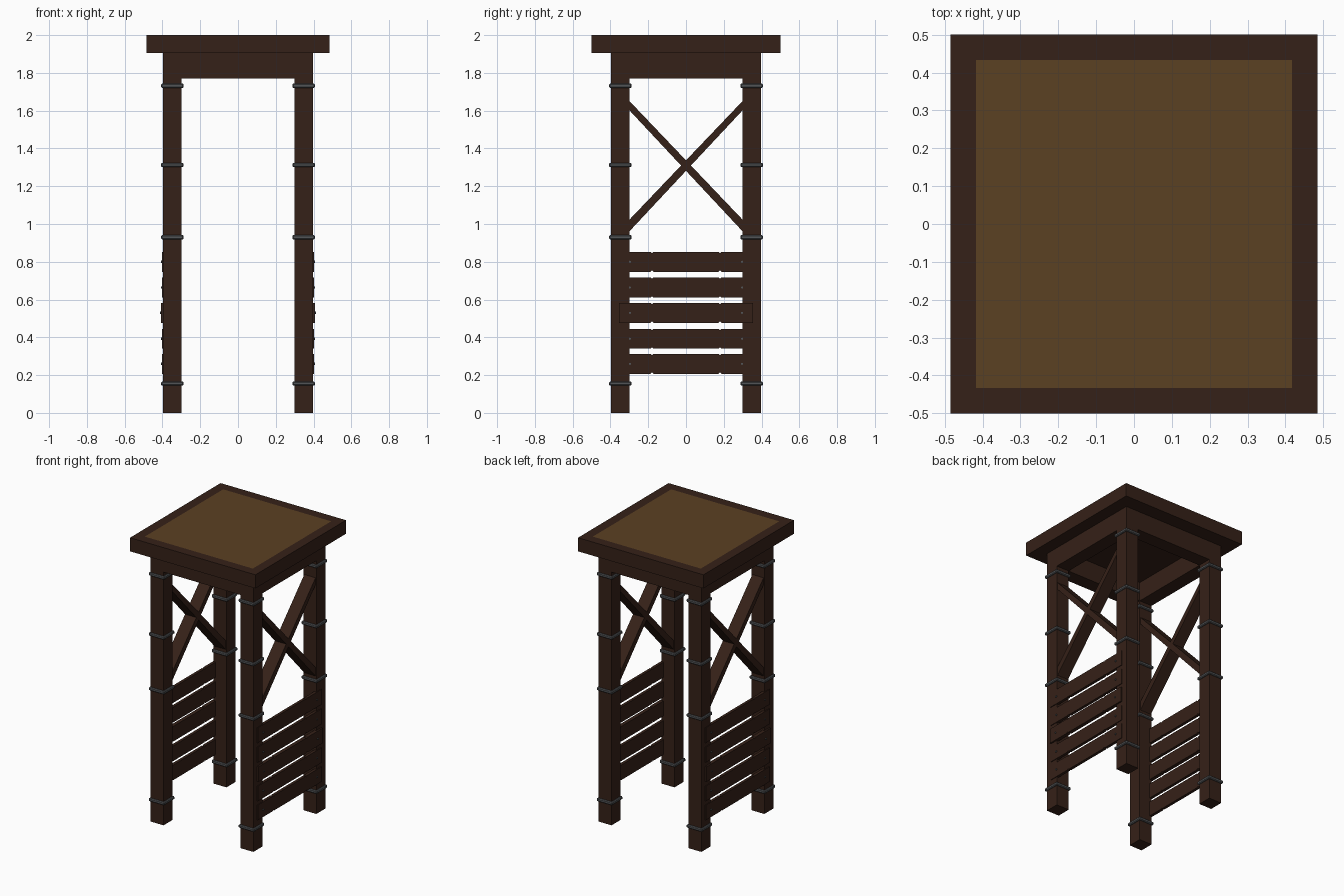
import bpy, bmesh, math
from mathutils import Matrix

if "Cube" in bpy.data.objects:
    bpy.data.objects.remove(bpy.data.objects["Cube"])


def material(name, rgb):
    m = bpy.data.materials.new(name)
    m.diffuse_color = (*rgb, 1)
    m.use_nodes = True
    m.node_tree.nodes["Principled BSDF"].inputs["Base Color"].default_value = m.diffuse_color
    return m


WOOD = material("dark_wood", (0.036, 0.015, 0.009))
TAN = material("tan_panel", (0.105, 0.052, 0.016))
METAL = material("grey_metal", (0.085, 0.09, 0.095))


def finish(name, bm, *mats):
    bmesh.ops.recalc_face_normals(bm, faces=bm.faces)
    me = bpy.data.meshes.new(name)
    bm.to_mesh(me)
    bm.free()
    for m in mats:
        me.materials.append(m)
    ob = bpy.data.objects.new(name, me)
    bpy.context.collection.objects.link(ob)
    return ob


def box_bm(lo, hi):
    bm = bmesh.new()
    bmesh.ops.create_cube(bm, size=1)
    for v in bm.verts:
        v.co = [(lo[i] + hi[i]) / 2 + v.co[i] * (hi[i] - lo[i]) for i in range(3)]
    return bm


def box(name, lo, hi, mat=WOOD):
    return finish(name, box_bm(lo, hi), mat)


def prism(name, pts, x0, x1):
    """Extrude a (y, z) outline from x0 to x1."""
    bm = bmesh.new()
    face = bm.faces.new([bm.verts.new((x0, y, z)) for y, z in pts])
    ext = bmesh.ops.extrude_face_region(bm, geom=[face])["geom"]
    verts = [g for g in ext if isinstance(g, bmesh.types.BMVert)]
    bmesh.ops.translate(bm, verts=verts, vec=(x1 - x0, 0, 0))
    return finish(name, bm, WOOD)


# roof slab with a tan inset on top
bm = box_bm((-0.485, -0.5, 1.905), (0.485, 0.5, 2.0))
bm.normal_update()
top = max(bm.faces, key=lambda f: f.calc_center_median().z)
bmesh.ops.inset_region(bm, faces=[top], thickness=0.095)
top.material_index = 1
finish("roof", bm, WOOD, TAN)

P0, P1 = 0.298, 0.397      # inner and outer faces of the posts
PC = (P0 + P1) / 2

# beams under the roof
for s, side in ((-1, "front"), (1, "back")):
    a, b = sorted((s * P0, s * P1))
    box(side + "_beam", (-P1, a, 1.77), (P1, b, 1.905))
for s, side in ((-1, "left"), (1, "right")):
    a, b = sorted((s * P0, s * P1))
    box(side + "_beam", (a, -P0, 1.77), (b, P0, 1.905))

# posts with metal bands
for sx in (-1, 1):
    for sy in (-1, 1):
        cx, cy, h = sx * PC, sy * PC, (P1 - P0) / 2
        box("post", (cx - h, cy - h, 0), (cx + h, cy + h, 1.77))
        for z in (0.155, 0.93, 1.312, 1.732):
            r = 0.06
            band = box("post_band", (cx - r, cy - r, z - 0.011),
                       (cx + r, cy + r, z + 0.011), METAL)
            bev = band.modifiers.new("rounded", "BEVEL")
            bev.width, bev.segments = 0.005, 1

# slatted sides with small nicks in the edges, nails, and cross braces
SLATS = [(0.207, 0.312), (0.34, 0.445), (0.477, 0.582), (0.61, 0.717), (0.747, 0.853)]
for s, side in ((-1, "left"), (1, "right")):
    for i, (z0, z1) in enumerate(SLATS):
        outer = 0.408 if i == 2 else 0.402
        n, d = 0.18, 0.007
        edge = [-0.355, -n - d, -n, -n + d, n - d, n, n + d, 0.355]
        nick = lambda y: d if abs(abs(y) - n) < 1e-4 else 0
        pts = [(y, z0 + nick(y)) for y in edge]
        pts += [(y, z1 - nick(y)) for y in reversed(edge)]
        prism(side + "_slat", pts, s * 0.382, s * outer)
        for y in (-0.297, 0.297):
            bm = bmesh.new()
            mat = (Matrix.Translation((s * (outer + 0.001), y, (z0 + z1) / 2))
                   @ Matrix.Rotation(math.pi / 2, 4, "Y"))
            bmesh.ops.create_cone(bm, cap_ends=True, segments=8, radius1=0.006,
                                  radius2=0.006, depth=0.01, matrix=mat)
            finish(side + "_nail", bm, METAL)
    for f in (-1, 1):
        pts = [(-0.31 * f, 0.95), (-0.31 * f, 1.012), (0.31 * f, 1.662), (0.31 * f, 1.613)]
        prism(side + "_brace", pts, s * 0.304, s * 0.391)
